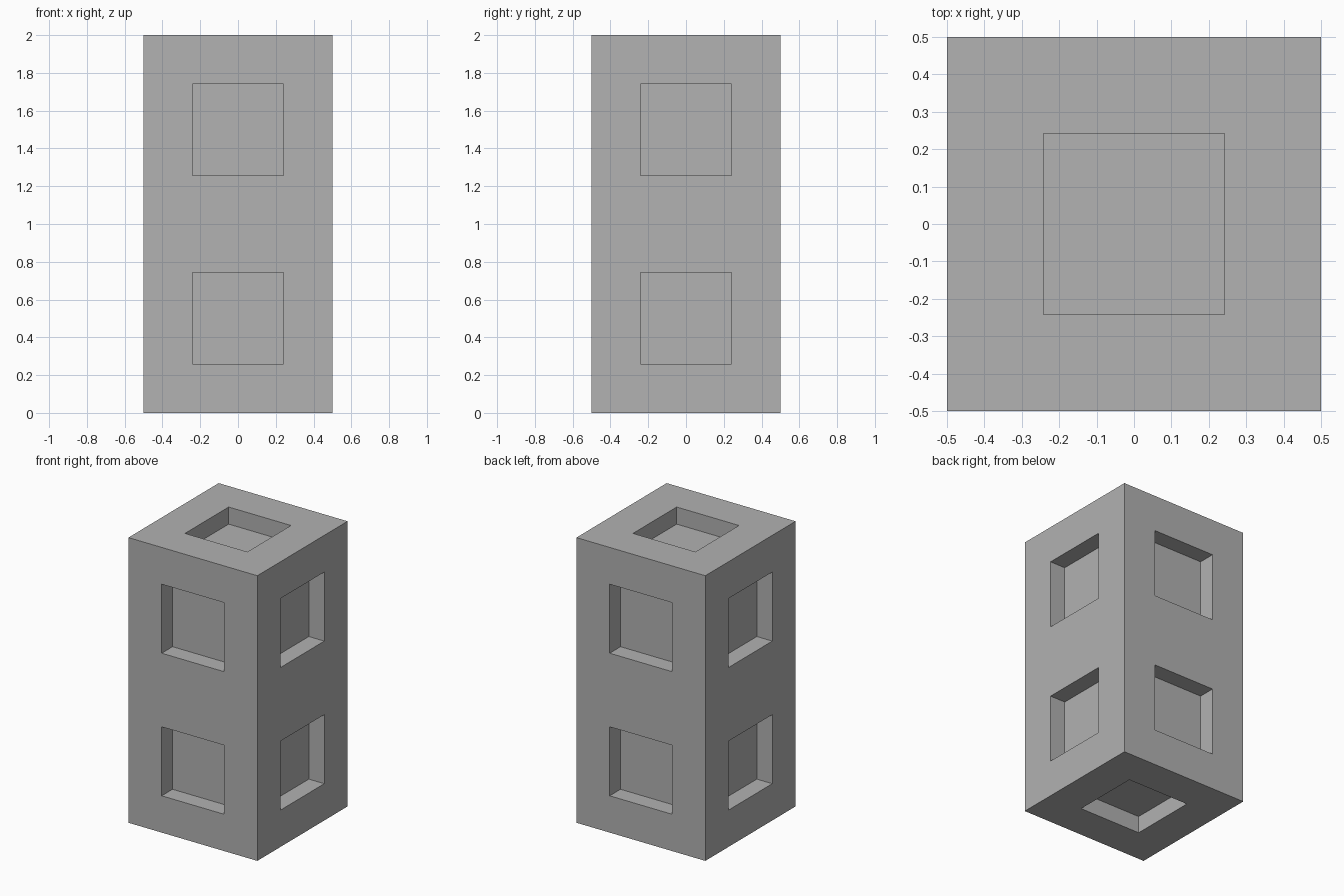
import bpy
import bmesh
from mathutils import Matrix, Vector

default = bpy.data.objects.get("Cube")
if default:
    bpy.data.objects.remove(default, do_unlink=True)

HALF = 0.5       # half width of the block
HEIGHT = 2.0
RECESS = 0.242   # half width of a recess
DEPTH = 0.12

# Plain grey material
grey = bpy.data.materials.new("plain_grey")
grey.use_nodes = True
colour = (0.445, 0.445, 0.445, 1)
grey.diffuse_color = colour
grey.node_tree.nodes["Principled BSDF"].inputs["Base Color"].default_value = colour


def add_object(name, bm):
    mesh = bpy.data.meshes.new(name)
    bm.to_mesh(mesh)
    bm.free()
    mesh.materials.append(grey)
    obj = bpy.data.objects.new(name, mesh)
    bpy.context.collection.objects.link(obj)
    return obj


def add_box(bm, centre, size):
    matrix = Matrix.Translation(centre) @ Matrix.Diagonal((*size, 1))
    bmesh.ops.create_cube(bm, size=1, matrix=matrix)


# Tall square block
bm = bmesh.new()
add_box(bm, (0, 0, HEIGHT / 2), (2 * HALF, 2 * HALF, HEIGHT))
block = add_object("recessed_block", bm)

# Square recess cutters: two on every side, one on each end
bm = bmesh.new()
for axis in range(3):
    size = [2 * RECESS] * 3
    size[axis] = 2 * DEPTH
    for sign in (-1, 1):
        for level in (-HALF, HALF):
            offset = Vector((0, 0, level))
            if axis == 2:
                if level * sign < 0:
                    continue
                offset.z = sign * HEIGHT / 2
            else:
                offset[axis] = sign * HALF
            add_box(bm, offset + Vector((0, 0, HEIGHT / 2)), size)
cutter = add_object("recess_cutter", bm)
cutter.hide_render = True
cutter.hide_viewport = True
cutter.display_type = 'WIRE'

# Cut the recesses and keep the finished block
cut = block.modifiers.new("recesses", 'BOOLEAN')
cut.operation = 'DIFFERENCE'
cut.solver = 'EXACT'
cut.object = cutter
bpy.context.view_layer.objects.active = block
bpy.ops.object.modifier_apply(modifier=cut.name)
bpy.data.objects.remove(cutter, do_unlink=True)
